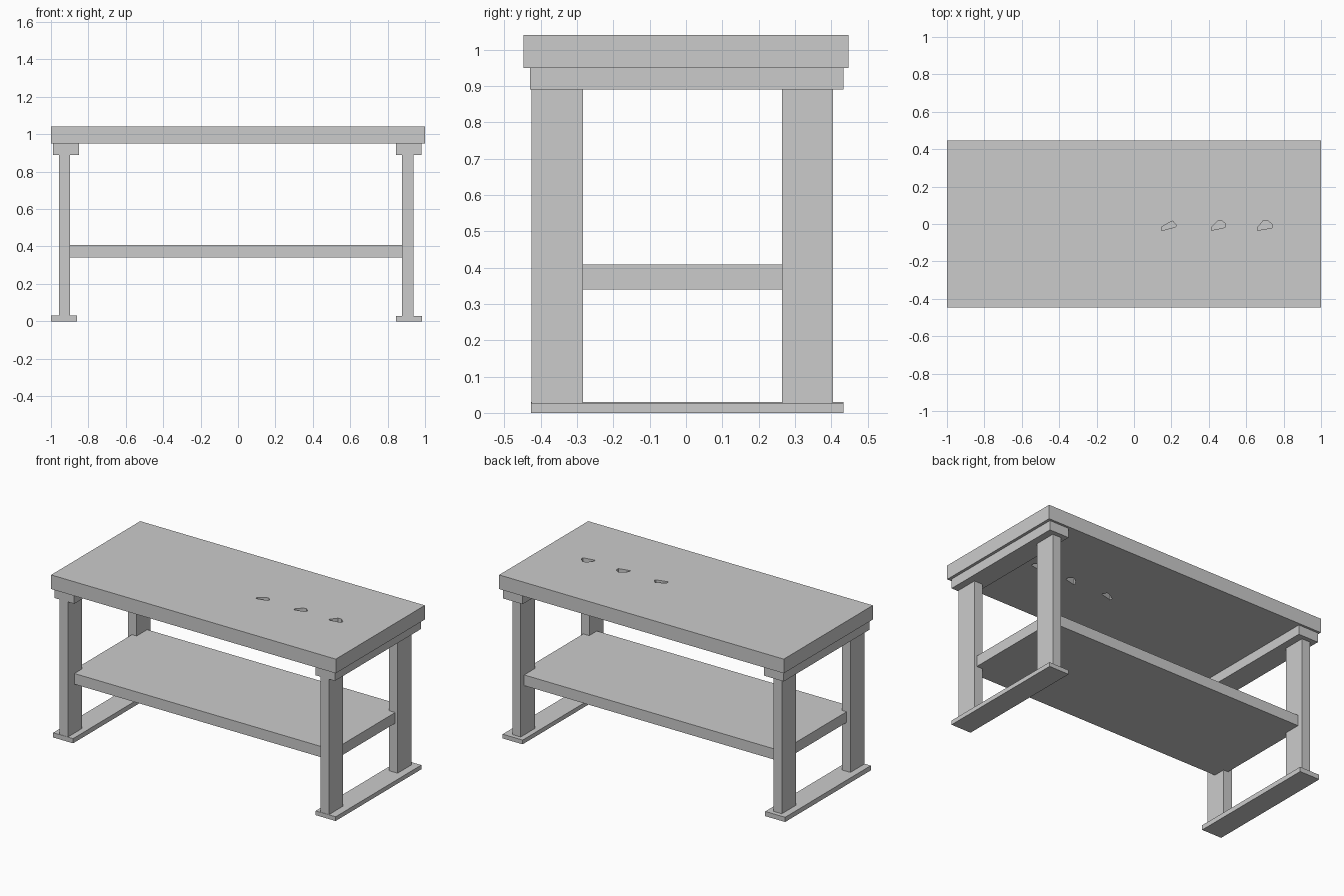
import bpy, bmesh

if "Cube" in bpy.data.objects:
    bpy.data.objects.remove(bpy.data.objects["Cube"])


def prism(name, outlines, z0, z1):
    """Extrude one or more counter-clockwise outlines from z0 up to z1."""
    bm = bmesh.new()
    for pts in outlines:
        low = [bm.verts.new((x, y, z0)) for x, y in pts]
        high = [bm.verts.new((x, y, z1)) for x, y in pts]
        bm.faces.new(low[::-1])
        bm.faces.new(high)
        n = len(pts)
        for i in range(n):
            j = (i + 1) % n
            bm.faces.new((low[i], low[j], high[j], high[i]))
    mesh = bpy.data.meshes.new(name)
    bm.to_mesh(mesh)
    bm.free()
    obj = bpy.data.objects.new(name, mesh)
    bpy.context.collection.objects.link(obj)
    return obj


def box(name, x0, x1, y0, y1, z0, z1):
    return prism(name, [[(x0, y0), (x1, y0), (x1, y1), (x0, y1)]], z0, z1)


# Thick bench top
top = box("bench_top", -1, 1, -0.447, 0.447, 0.95, 1.04)

# Three small irregular slots cut through the top
slots = [
    [(0.148, -0.035), (0.222, -0.016), (0.226, -0.006), (0.207, 0.015), (0.196, 0.012), (0.147, -0.016)],
    [(0.414, -0.034), (0.487, -0.018), (0.488, 0.002), (0.466, 0.02), (0.448, 0.015), (0.413, -0.018)],
    [(0.66, -0.034), (0.738, -0.021), (0.739, -0.002), (0.712, 0.02), (0.69, 0.017), (0.66, -0.02)],
]
cutter = prism("slot_cutter", slots, 0.9, 1.1)
cutter.hide_render = True
cut = top.modifiers.new("slots", "BOOLEAN")
cut.operation = "DIFFERENCE"
cut.solver = "EXACT"
cut.object = cutter
bpy.context.view_layer.objects.active = top
bpy.ops.object.modifier_apply(modifier=cut.name)
bpy.data.objects.remove(cutter)

# Lower shelf, let into the legs
box("lower_shelf", -0.93, 0.92, -0.36, 0.37, 0.34, 0.408)

# End frames: foot board, two legs and the bearer under the top
ends = {
    "left": ((-1.0, -0.86), (-0.957, -0.897), (-0.99, -0.85), 0.03),
    "right": ((0.845, 0.985), (0.878, 0.937), (0.845, 0.982), 0.027),
}
for side, (foot, leg, bearer, foot_z) in ends.items():
    box(side + "_foot_board", *foot, -0.427, 0.433, 0, foot_z)
    box(side + "_bearer", *bearer, -0.43, 0.433, 0.89, 0.95)
    for end, y0, y1 in (("front", -0.425, -0.283), ("back", 0.264, 0.405)):
        box(f"{side}_{end}_leg", *leg, y0, y1, foot_z, 0.89)
